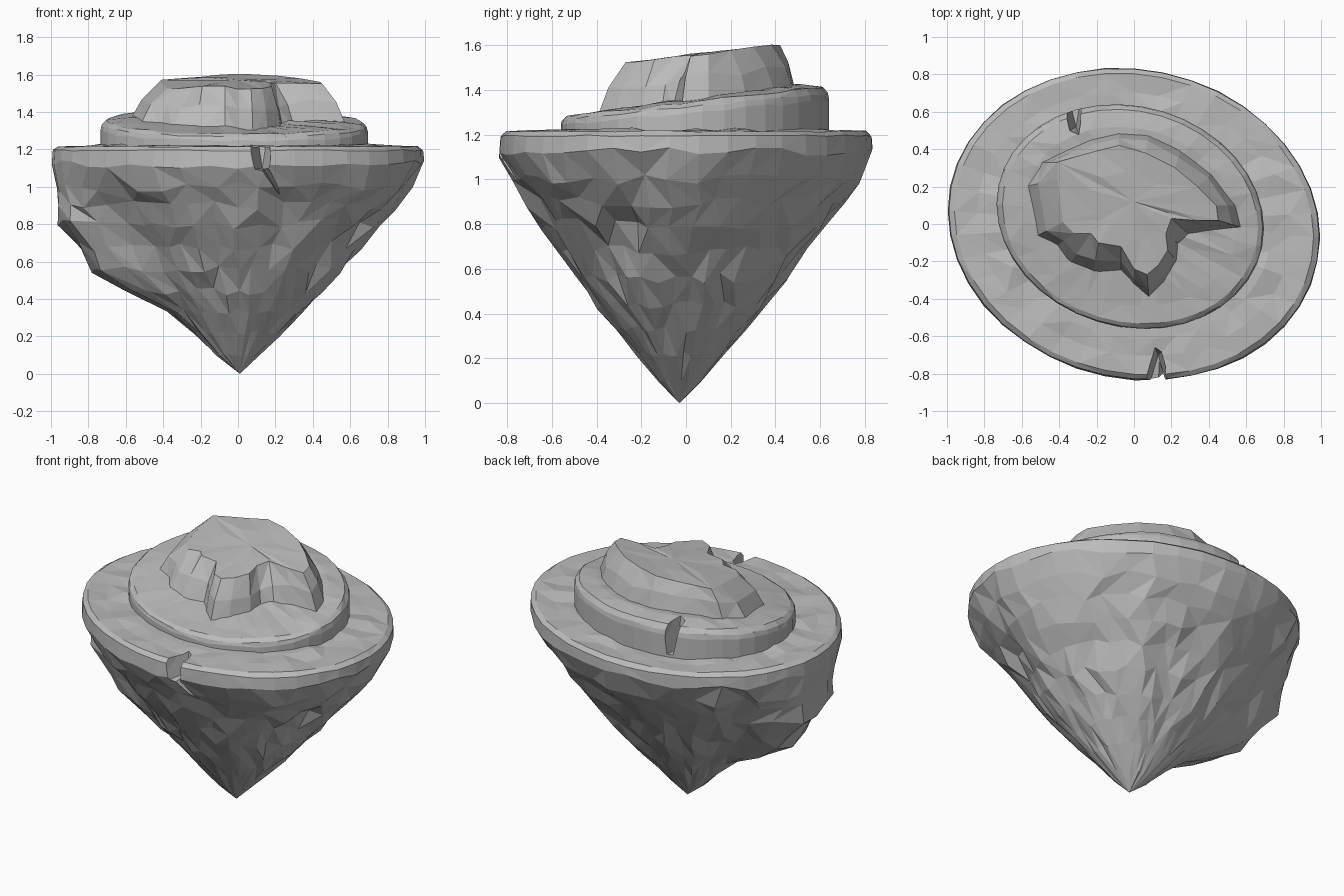
import bpy, bmesh, math, random
from mathutils import Vector, noise

random.seed(4)
cube = bpy.data.objects.get("Cube")
if cube:
    bpy.data.objects.remove(cube)

stone = bpy.data.materials.new("grey stone")
stone.use_nodes = True
GREY = (0.5, 0.5, 0.5, 1)
stone.diffuse_color = GREY
stone.node_tree.nodes["Principled BSDF"].inputs["Base Color"].default_value = GREY


def finish(bm, name):
    bmesh.ops.recalc_face_normals(bm, faces=bm.faces)
    mesh = bpy.data.meshes.new(name)
    bm.to_mesh(mesh)
    bm.free()
    mesh.materials.append(stone)
    obj = bpy.data.objects.new(name, mesh)
    bpy.context.collection.objects.link(obj)
    return obj


def loft(name, rings, start, end):
    """Skin closed rings and close both ends with a fan to a point."""
    bm = bmesh.new()
    loops = [[bm.verts.new(p) for p in ring] for ring in rings]
    n = len(loops[0])
    for low, high in zip(loops, loops[1:]):
        for i in range(n):
            j = (i + 1) % n
            if random.random() < 0.5:
                bm.faces.new((low[i], low[j], high[j]))
                bm.faces.new((low[i], high[j], high[i]))
            else:
                bm.faces.new((low[i], low[j], high[i]))
                bm.faces.new((low[j], high[j], high[i]))
    for loop, tip in ((loops[0], start), (loops[-1], end)):
        v = bm.verts.new(tip)
        for i in range(n):
            bm.faces.new((loop[i], loop[(i + 1) % n], v))
    return finish(bm, name)


def oval(t, rx, ry, skew):
    return rx * math.cos(t), ry * math.sin(t - skew)


def bump(a, centre, width):
    d = (a - centre + math.pi) % math.tau - math.pi
    return max(0, 1 - abs(d) / width)


def cut(target, name, tops, bottoms):
    """Subtract a tapering prism, for a split in the stone."""
    bm = bmesh.new()
    for p in tops + bottoms:
        bm.verts.new(p)
    bmesh.ops.convex_hull(bm, input=bm.verts)
    cutter = finish(bm, name)
    cutter.hide_render = True
    cutter.hide_viewport = True
    mod = target.modifiers.new(name, "BOOLEAN")
    mod.operation = "DIFFERENCE"
    mod.solver = "EXACT"
    mod.object = cutter


# Hanging rock: craggy cone below, low uneven ground on top
SIDES = 40
SKEW = 0.085
# Height, radius, extra overhang on the model's right flank
PROFILE = [(0.1, 0.115, 0), (0.22, 0.235, 0), (0.33, 0.345, 0.03), (0.44, 0.45, 0.15),
           (0.56, 0.555, 0.22), (0.68, 0.65, 0.19), (0.8, 0.755, 0.2), (0.9, 0.84, 0.12),
           (1.0, 0.925, 0.045), (1.12, 0.995, 0)]
# Hollows: angle, half width, height, half height, depth
HOLLOWS = [(-0.36, 0.2, 0.8, 0.25, 0.08), (-0.75, 0.2, 0.62, 0.25, 0.04),
           (-2.5, 0.2, 0.8, 0.3, 0.05), (-1.25, 0.2, 0.85, 0.3, 0.05)]
rings = []
for z, r, overhang in PROFILE:
    ring = []
    rough = min(1, z * 1.6) * (0.2 if z > 1.1 else 1)
    for i in range(SIDES):
        t = math.tau * i / SIDES
        if z < 1.1:
            t += random.uniform(-0.04, 0.04) * rough
        s = r + overhang * min(1, 1.6 * bump(t, math.pi + 0.08, 0.68))
        for a, w, h, dh, depth in HOLLOWS:
            s -= min(1, 2 * bump(t, a, w)) * depth * max(0, 1 - abs(z - h) / dh)
        rib = noise.noise(Vector((math.cos(t) * 4, math.sin(t) * 4, z * 1.5)))
        s += rough * (0.022 * rib + random.uniform(-0.009, 0.009))
        x, y = oval(t, s, s * 0.84, SKEW)
        lift = random.uniform(-0.028, 0.028) * min(1, z * 1.6)
        ring.append((x, y - 0.03 * (1 - z / 1.2), z + lift))
    rings.append(ring)
for z, r, rough in [(1.195, 0.99, 0.004), (1.215, 0.96, 0.004), (1.215, 0.84, 0.012),
                    (1.22, 0.73, 0.012), (1.22, 0.55, 0)]:
    ring = []
    for i in range(SIDES):
        x, y = oval(math.tau * i / SIDES, r, r * 0.84, SKEW)
        ring.append((x, y, z + random.uniform(-rough, rough)))
    rings.append(ring)
rock = loft("hanging_rock", rings, (0.01, -0.03, 0), (0, 0, 1.22))

# Split in the front rim, running down into a slanting crack
cut(rock, "rim_split_cutter",
    [(0.1, -0.63, 1.3), (0.16, -0.67, 1.3), (0.03, -0.9, 1.3), (0.17, -0.9, 1.3)],
    [(0.13, -0.7, 1.1), (0.07, -0.9, 1.09), (0.18, -0.9, 1.07)])
cut(rock, "crack_cutter",
    [(0.12, -0.74, 1.12), (0.09, -0.95, 1.14), (0.18, -0.95, 1.12)],
    [(0.22, -0.7, 0.96), (0.17, -0.95, 1.0), (0.3, -0.95, 0.98)])

# Sloping terrace
rings = []
for scale, slope, base in [(1.0, 0, 1.19), (1.0, 0.055, 1.3), (0.99, 0.06, 1.325),
                           (0.955, 0.07, 1.348), (0.8, 0.082, 1.36), (0.5, 0.085, 1.365)]:
    ring = []
    for i in range(38):
        x, y = oval(math.tau * i / 38, 0.715 * scale, 0.6 * scale, 0.11)
        wob = random.uniform(-0.006, 0.006) if slope else 0
        ring.append((x - 0.02, y + 0.04, base + slope * y / 0.6 + wob))
    rings.append(ring)
terrace = loft("terrace", rings, (-0.02, 0.04, 1.19), (-0.02, 0.04, 1.37))
cut(terrace, "terrace_notch_cutter",
    [(-0.38, 0.68, 1.5), (-0.28, 0.7, 1.5), (-0.29, 0.46, 1.5), (-0.36, 0.49, 1.5)],
    [(-0.35, 0.68, 1.23), (-0.28, 0.7, 1.23), (-0.31, 0.52, 1.23)])

# Summit: paired foot and brow outlines of the cliff
FOOT = [(-.58, .2), (-.5, .33), (-.36, .4), (-.22, .46), (-.08, .49), (.08, .48), (.25, .4),
        (.42, .27), (.55, .1), (.58, -.02), (.42, -.04), (.3, -.06), (.24, -.11), (.23, -.2),
        (.16, -.32), (.08, -.4), (0, -.33), (-.07, -.26), (-.22, -.27), (-.35, -.22), (-.42, -.12), (-.53, -.07)]
BROW = [(-.41, .24), (-.41, .33), (-.31, .36), (-.2, .39), (-.08, .42), (.06, .38), (.22, .3),
        (.34, .2), (.44, .1), (.45, .02), (.33, .02), (.2, .03), (.17, -.05), (.18, -.14),
        (.13, -.22), (.07, -.27), (.0, -.24), (-.07, -.12), (-.19, -.1), (-.23, -.05), (-.32, -.05), (-.38, .01)]


def brow_height(x, y):
    fall = 0.09 if x < 0 else 0.03
    return min(1.6, 1.555 + 0.13 * y) - fall * max(0, abs(x) - 0.1)


foot, waist, brow, inner = [], [], [], []
for (fx, fy), (bx, by) in zip(FOOT, BROW):
    ground = 1.36 + 0.14 * (fy - 0.04)
    top = brow_height(bx, by)
    k = random.uniform(0.3, 0.55)
    foot.append((fx, fy, ground - 0.03))
    waist.append((fx + (bx - fx) * k, fy + (by - fy) * k, ground + (top - ground) * (k + 0.1)))
    brow.append((bx, by, top + random.uniform(-0.005, 0.005)))
    ix, iy = bx * 0.55, 0.11 + (by - 0.11) * 0.55
    inner.append((ix, iy, brow_height(ix, iy) + random.uniform(-0.006, 0.006)))
loft("summit", [foot, waist, brow, inner], (0, 0.1, 1.3), (0, 0.12, 1.571))
